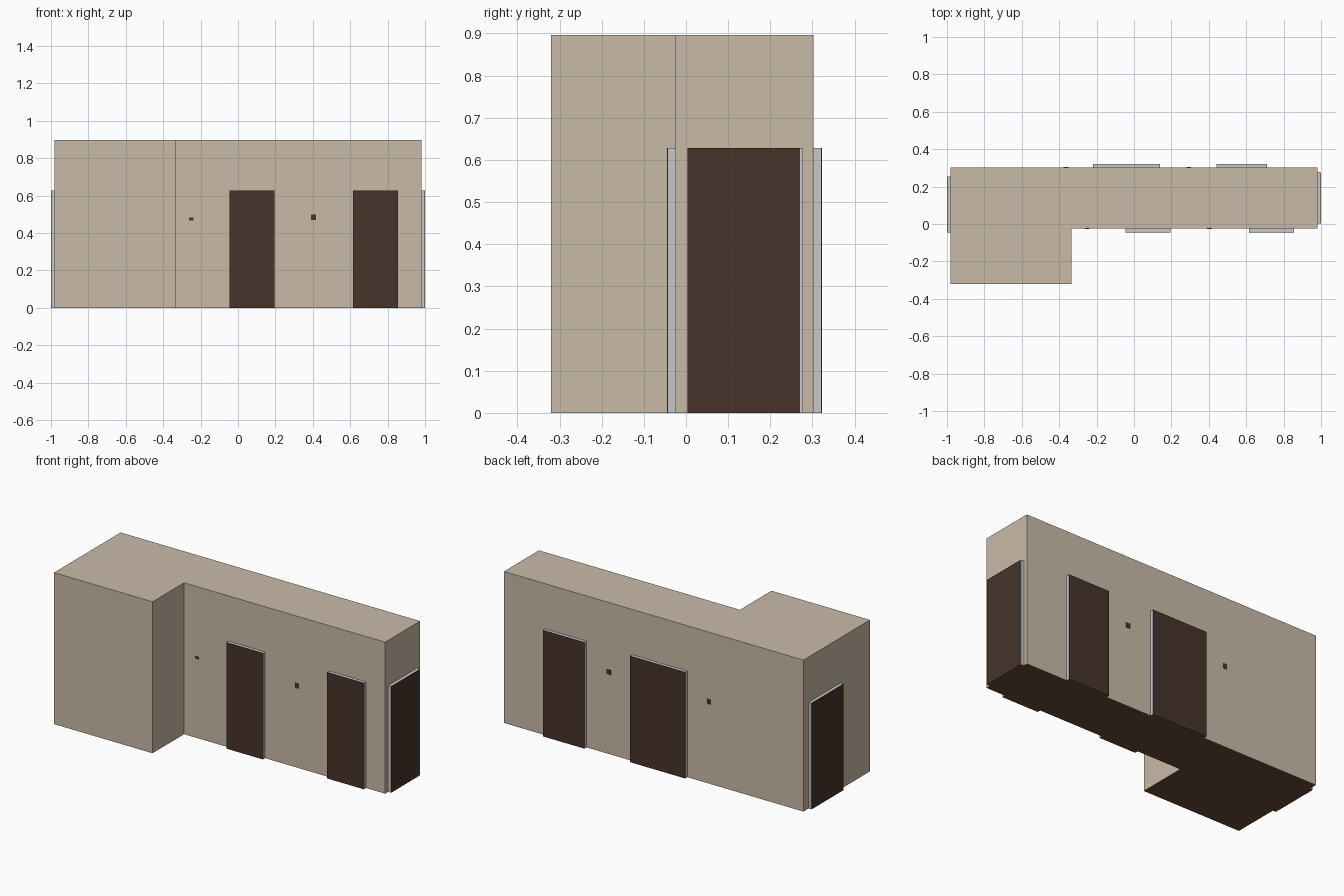
import bpy, bmesh

if "Cube" in bpy.data.objects:
    bpy.data.objects.remove(bpy.data.objects["Cube"])


def material(name, rgb):
    def lin(c):
        c /= 255
        return c / 12.92 if c <= 0.04045 else ((c + 0.055) / 1.055) ** 2.4
    m = bpy.data.materials.new(name)
    m.diffuse_color = (*[lin(c) for c in rgb], 1)
    m.use_nodes = True
    m.node_tree.nodes["Principled BSDF"].inputs["Base Color"].default_value = m.diffuse_color
    return m


WALL = material("beige_wall", (201, 187, 167))
FLOOR = material("brown_floor", (105, 76, 55))
FRAME = material("light_grey_frame", (201, 201, 201))
DOOR = material("dark_brown_door", (72, 52, 44))


def prism(name, outline, z0, z1, mat):
    """Extrude a counter-clockwise outline; downward faces at ground take the floor colour."""
    bm = bmesh.new()
    base = bm.faces.new([bm.verts.new((x, y, z0)) for x, y in outline])
    ext = bmesh.ops.extrude_face_region(bm, geom=[base])
    for v in ext["geom"]:
        if isinstance(v, bmesh.types.BMVert):
            v.co.z = z1
    bmesh.ops.recalc_face_normals(bm, faces=bm.faces[:])
    for f in bm.faces:
        f.material_index = 1 if z0 == 0 and f.normal.z < -0.5 else 0
    mesh = bpy.data.meshes.new(name)
    bm.to_mesh(mesh)
    bm.free()
    mesh.materials.append(mat)
    mesh.materials.append(FLOOR)
    obj = bpy.data.objects.new(name, mesh)
    bpy.context.collection.objects.link(obj)
    return obj


def box(name, x0, x1, y0, y1, z0, z1, mat):
    x0, x1 = sorted((x0, x1))
    y0, y1 = sorted((y0, y1))
    return prism(name, [(x0, y0), (x1, y0), (x1, y1), (x0, y1)], z0, z1, mat)


def wall_plate(name, axis, a, b, w0, w1, z0, z1, mat):
    """Box spanning a..b along a wall and w0..w1 outward from it."""
    if axis == "y":
        box(name, a, b, w0, w1, z0, z1, mat)
    else:
        box(name, w0, w1, a, b, z0, z1, mat)


# L-shaped building body
X, FRONT, BACK, H = 0.98, -0.025, 0.302, 0.896
prism("building_body", [(-X, -0.32), (-0.335, -0.32), (-0.335, FRONT),
                        (X, FRONT), (X, BACK), (-X, BACK)], 0, H, WALL)

# Doors: grey frame slab with a dark panel on its outer face
doors = [  # name, wall axis, start, end, wall position, outward direction, bare frame edge
    ("front_door_left", "y", -0.045, 0.195, FRONT, -1, 0),
    ("front_door_right", "y", 0.615, 0.855, FRONT, -1, 0),
    ("back_door_wide", "y", -0.22, 0.14, BACK, 1, 0),
    ("back_door_narrow", "y", 0.44, 0.71, BACK, 1, 0),
    ("right_door", "x", 0.003, 0.277, X, 1, 0.007),
    ("left_door", "x", -0.045, 0.255, -X, -1, 0.007),
]
for name, axis, a, b, wall, s, lip in doors:
    wall_plate(name + "_frame", axis, a, b, wall, wall + s * 0.018, 0, 0.628, FRAME)
    wall_plate(name + "_panel", axis, a, b - lip, wall + s * 0.018, wall + s * 0.02,
               0, 0.628, DOOR)

# Small call button plates beside the doors
for name, x, wall, s, z0, z1 in [
        ("front_button_left", -0.25, FRONT, -1, 0.468, 0.482),
        ("front_button_right", 0.404, FRONT, -1, 0.47, 0.499),
        ("back_button_left", -0.363, BACK, 1, 0.47, 0.499),
        ("back_button_right", 0.293, BACK, 1, 0.47, 0.499)]:
    wall_plate(name, "y", x - 0.013, x + 0.013, wall, wall + s * 0.002, z0, z1, DOOR)
